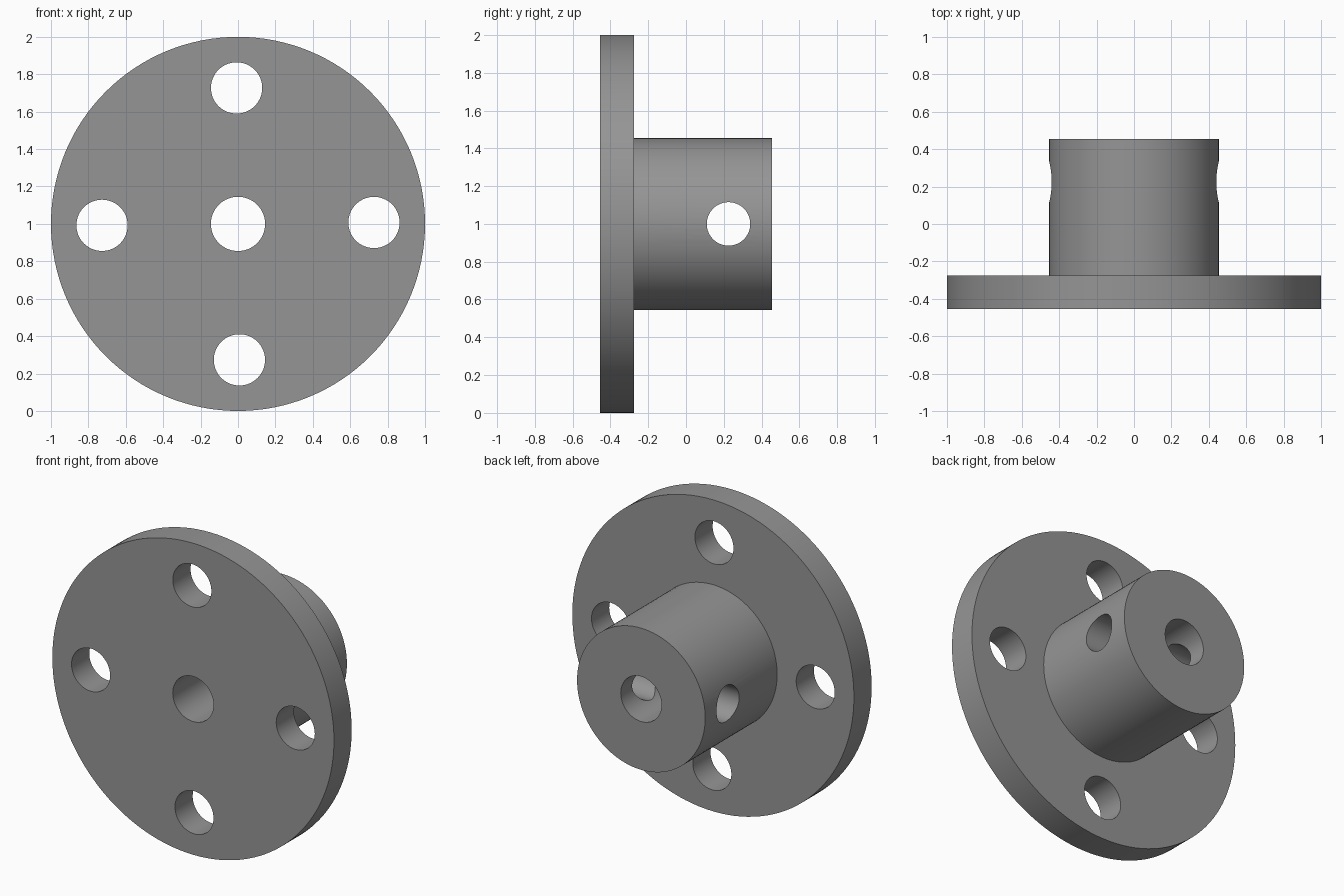
import bpy, math
from mathutils import Matrix, Vector

if "Cube" in bpy.data.objects:
    bpy.data.objects.remove(bpy.data.objects["Cube"])

CENTRE_Z = 1.0
SEGS = 96

grey = bpy.data.materials.new("mid grey")
grey.diffuse_color = (0.3, 0.3, 0.3, 1)
grey.use_nodes = True
grey.node_tree.nodes["Principled BSDF"].inputs["Base Color"].default_value = grey.diffuse_color


def cylinder(name, radius, depth, loc, axis="Y", segs=SEGS):
    rot = (math.pi / 2, 0, 0) if axis == "Y" else (0, math.pi / 2, 0)
    bpy.ops.mesh.primitive_cylinder_add(vertices=segs, radius=radius, depth=depth,
                                        location=loc, rotation=rot)
    obj = bpy.context.object
    obj.name = name
    obj.data.materials.append(grey)
    return obj


def boolean(target, tool, operation):
    mod = target.modifiers.new(operation.title(), "BOOLEAN")
    mod.operation, mod.object, mod.solver = operation, tool, "EXACT"
    bpy.context.view_layer.objects.active = target
    bpy.ops.object.modifier_apply(modifier=mod.name)
    bpy.data.objects.remove(tool, do_unlink=True)


# Flange disc and hub, fused into one solid
flange = cylinder("flanged_hub", 1.0, 0.18, (0, -0.365, CENTRE_Z), segs=128)
hub = cylinder("hub", 0.455, 0.81, (0, 0.05, CENTRE_Z))
boolean(flange, hub, "UNION")

# Central bore
boolean(flange, cylinder("bore", 0.145, 2, (0, 0, CENTRE_Z), segs=64), "DIFFERENCE")

# Four bolt holes on a circle, turned by a fraction of a degree
for i in range(4):
    a = math.radians(0.6 + 90 * i)
    loc = (0.727 * math.cos(a), -0.365, CENTRE_Z + 0.727 * math.sin(a))
    boolean(flange, cylinder("bolt_hole", 0.137, 0.5, loc, segs=64), "DIFFERENCE")

# Cross hole through the hub from side to side
boolean(flange, cylinder("cross_hole", 0.115, 2, (0, 0.225, CENTRE_Z), "X", 64), "DIFFERENCE")

# Smooth round walls, crisp rims
bpy.ops.object.select_all(action="DESELECT")
flange.select_set(True)
bpy.context.view_layer.objects.active = flange
bpy.ops.object.shade_smooth_by_angle(angle=math.radians(30))
